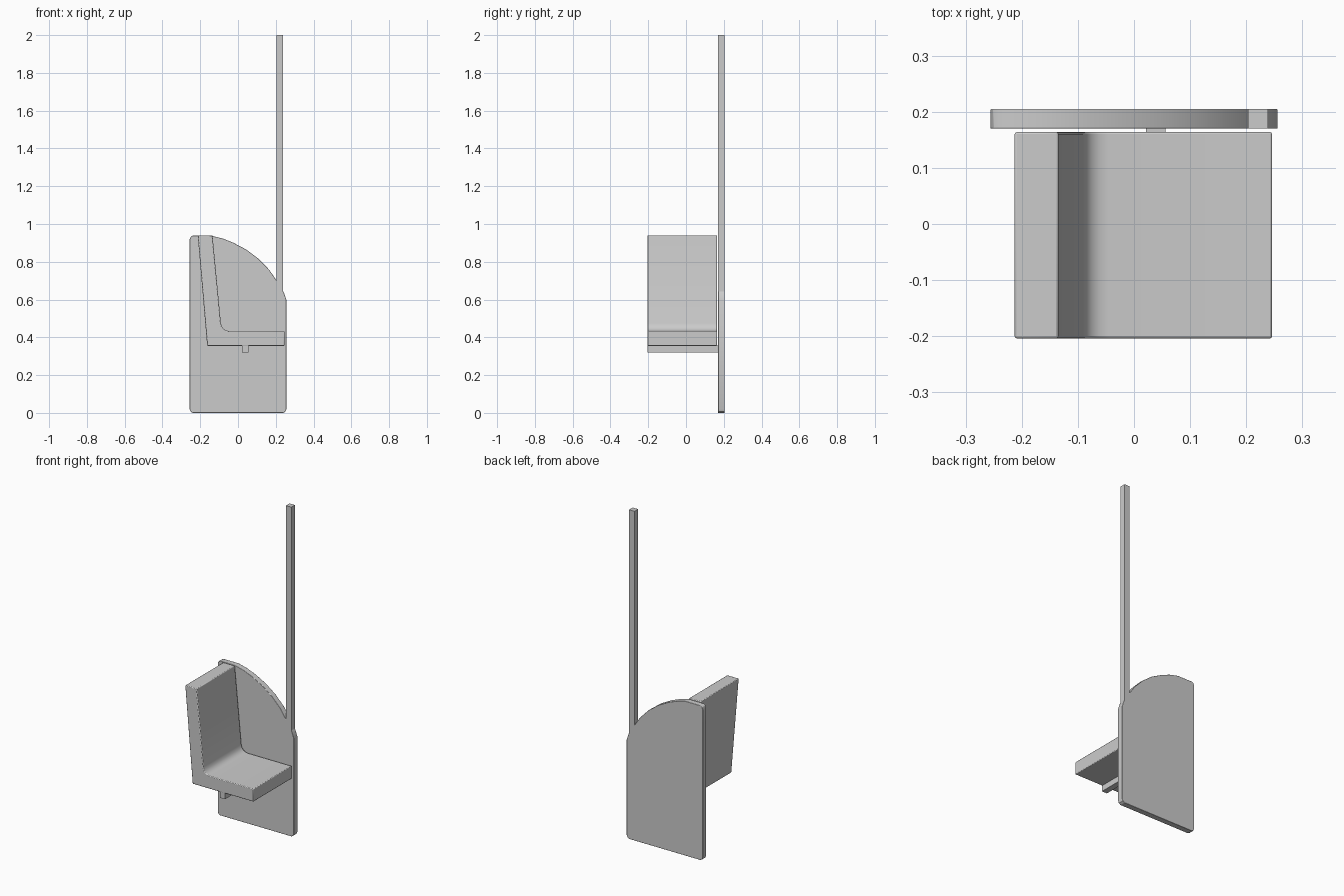
import bpy, bmesh, math

if "Cube" in bpy.data.objects:
    bpy.data.objects.remove(bpy.data.objects["Cube"])


def extrude_profile(name, pts, y0, y1, bevel=0.0):
    """Extrude an (x, z) outline along y into a closed solid."""
    bm = bmesh.new()
    face = bm.faces.new([bm.verts.new((x, y0, z)) for x, z in pts])
    ext = bmesh.ops.extrude_face_region(bm, geom=[face])
    moved = [g for g in ext["geom"] if isinstance(g, bmesh.types.BMVert)]
    bmesh.ops.translate(bm, verts=moved, vec=(0, y1 - y0, 0))
    bmesh.ops.recalc_face_normals(bm, faces=bm.faces)
    mesh = bpy.data.meshes.new(name)
    bm.to_mesh(mesh)
    bm.free()
    obj = bpy.data.objects.new(name, mesh)
    bpy.context.collection.objects.link(obj)
    if bevel:
        mod = obj.modifiers.new("edge_bevel", "BEVEL")
        mod.width = bevel
        mod.segments = 2
        mod.limit_method = "ANGLE"
        mod.angle_limit = math.radians(40)
    bpy.ops.object.select_all(action="DESELECT")
    obj.select_set(True)
    bpy.context.view_layer.objects.active = obj
    bpy.ops.object.shade_smooth_by_angle(angle=math.radians(30))
    return obj


def box(name, x0, x1, y0, y1, z0, z1):
    return extrude_profile(name, [(x0, z0), (x1, z0), (x1, z1), (x0, z1)], y0, y1)


# Side panel with clipped corners and a curved top edge
panel = [(-0.24, 0), (0.24, 0), (0.251, 0.007), (0.256, 0.02), (0.256, 0.60),
         (0.243, 0.637), (0.208, 0.695), (0.165, 0.758), (0.11, 0.815),
         (0.045, 0.864), (-0.025, 0.901), (-0.08, 0.923), (-0.14, 0.938),
         (-0.24, 0.938), (-0.251, 0.932), (-0.256, 0.918),
         (-0.256, 0.02), (-0.251, 0.007)]
extrude_profile("side_panel", panel, 0.17, 0.205, 0.002)

# Seat and tilted backrest as one L shape with a rounded inner corner
seat = [(-0.213, 0.94), (-0.163, 0.355), (0.246, 0.355), (0.246, 0.433),
        (-0.045, 0.433), (-0.062, 0.436), (-0.076, 0.444), (-0.086, 0.457),
        (-0.091, 0.475), (-0.135, 0.94)]
extrude_profile("seat", seat, -0.204, 0.164, 0.004)

# Bar under the seat fixed to the panel
box("seat_support", 0.021, 0.056, -0.204, 0.172, 0.32, 0.358)

# Tall grab pole rising from the panel
box("grab_pole", 0.203, 0.239, 0.17, 0.205, 0.64, 2.0)
